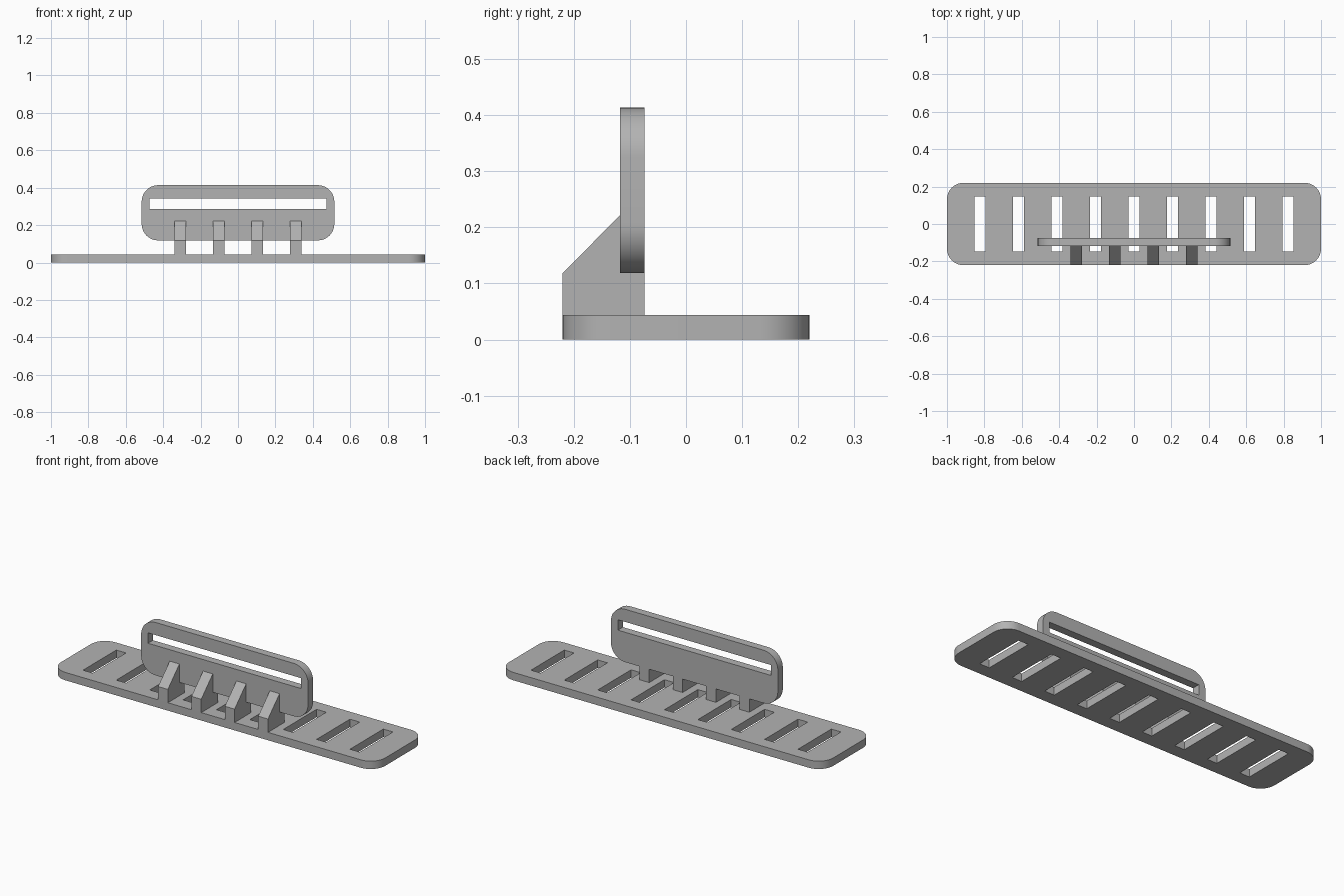
import bpy
import bmesh
import math
from mathutils import Matrix, Vector

if "Cube" in bpy.data.objects:
    bpy.data.objects.remove(bpy.data.objects["Cube"], do_unlink=True)

grey = bpy.data.materials.new("plain grey")
grey.use_nodes = True
colour = (0.45, 0.45, 0.45, 1)
grey.diffuse_color = colour
grey.node_tree.nodes["Principled BSDF"].inputs["Base Color"].default_value = colour

THICK = 0.044
RADIUS = 0.088
PITCH = 0.206
SLOT = 0.06


def rect(cx, cy, w, h):
    return [(cx + sx * w / 2, cy + sy * h / 2)
            for sx, sy in ((-1, -1), (1, -1), (1, 1), (-1, 1))]


def rounded_rect(w, h, r, steps=12):
    points = []
    for i, (sx, sy) in enumerate(((1, 1), (-1, 1), (-1, -1), (1, -1))):
        for k in range(steps + 1):
            a = math.pi / 2 * (i + k / steps)
            points.append((sx * (w / 2 - r) + r * math.cos(a),
                           sy * (h / 2 - r) + r * math.sin(a)))
    return points


def extruded(name, loops, depth, matrix):
    """Extrude an outline, with any holes, and place it by a matrix."""
    bm = bmesh.new()
    edges = []
    for loop in loops:
        verts = [bm.verts.new((x, y, 0)) for x, y in loop]
        edges += [bm.edges.new((verts[i - 1], verts[i])) for i in range(len(verts))]
    bmesh.ops.triangle_fill(bm, edges=edges, use_beauty=True, use_dissolve=False)
    ext = bmesh.ops.extrude_face_region(bm, geom=bm.faces[:], use_keep_orig=True)
    moved = [g for g in ext["geom"] if isinstance(g, bmesh.types.BMVert)]
    bmesh.ops.translate(bm, verts=moved, vec=(0, 0, depth))
    bmesh.ops.transform(bm, verts=bm.verts[:], matrix=matrix)
    bmesh.ops.recalc_face_normals(bm, faces=bm.faces[:])
    mesh = bpy.data.meshes.new(name)
    bm.to_mesh(mesh)
    bm.free()
    mesh.materials.append(grey)
    obj = bpy.data.objects.new(name, mesh)
    bpy.context.collection.objects.link(obj)
    bpy.ops.object.select_all(action="DESELECT")
    obj.select_set(True)
    bpy.context.view_layer.objects.active = obj
    bpy.ops.object.shade_smooth_by_angle(angle=math.radians(30))
    return obj


# Base plate with a row of nine slots
slots = [rect(i * PITCH, 0, SLOT, 0.294) for i in range(-4, 5)]
extruded("base_plate", [rounded_rect(2, 0.44, RADIUS)] + slots, THICK, Matrix())

# Upright panel with one long slot
upright = Matrix.Translation((0, -0.074, 0.266)) @ Matrix.Rotation(math.pi / 2, 4, "X")
extruded("upright_panel",
         [rounded_rect(1.03, 0.295, RADIUS), rect(0, 0.048, 0.945, 0.058)],
         THICK, upright)

# Four gusset brackets joining the panel to the base
profile = [(-0.22, THICK), (-0.074, THICK), (-0.074, 0.1185),
           (-0.118, 0.1185), (-0.118, 0.221), (-0.22, 0.1185)]
sideways = Matrix(((0, 0, 1, 0), (1, 0, 0, 0), (0, 1, 0, 0), (0, 0, 0, 1)))
for i in range(4):
    x = (i - 1.5) * PITCH - SLOT / 2
    extruded(f"bracket_{i + 1}", [profile], SLOT,
             Matrix.Translation(Vector((x, 0, 0))) @ sideways)
